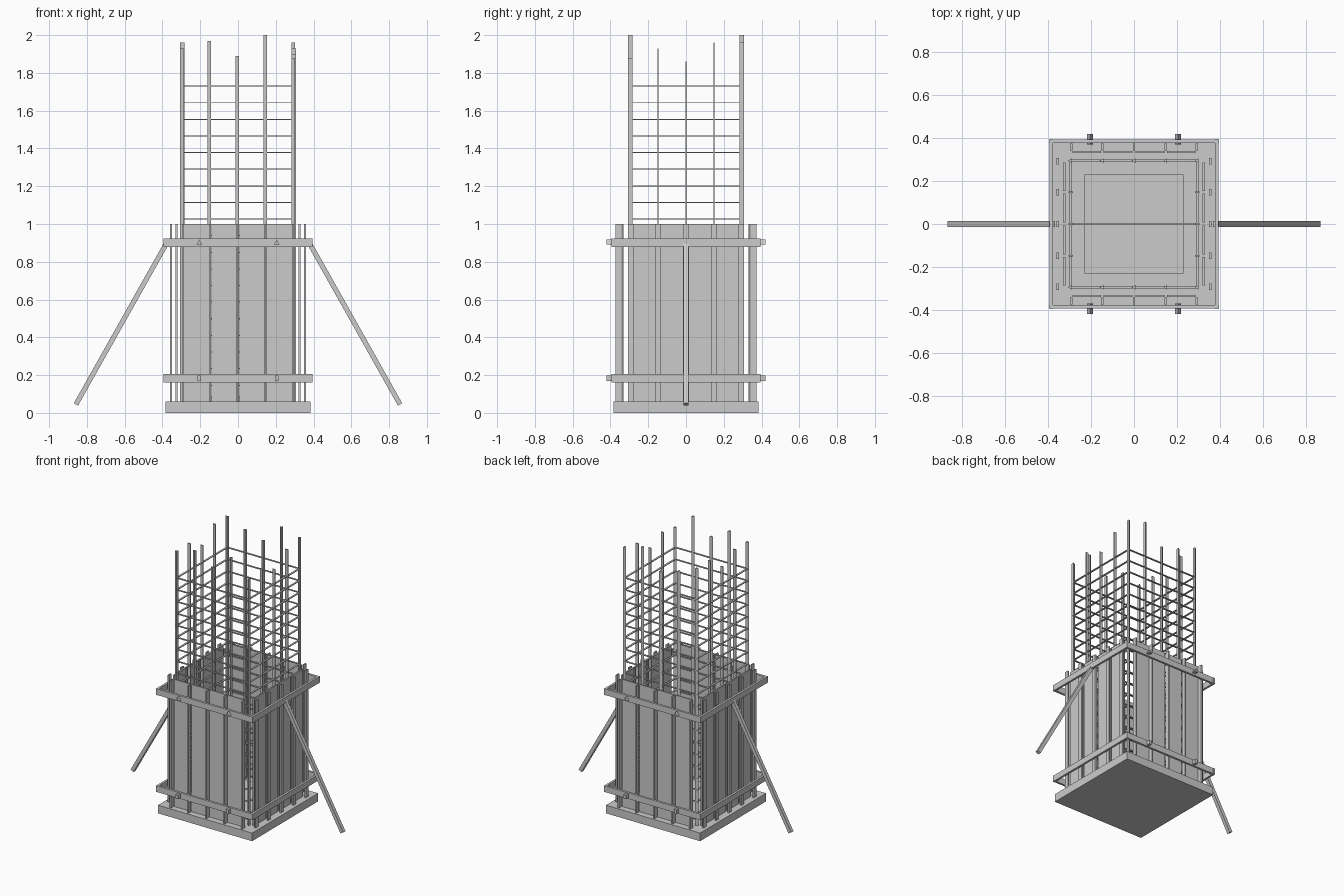
import bpy, bmesh
from mathutils import Vector, Matrix

if "Cube" in bpy.data.objects:
    bpy.data.objects.remove(bpy.data.objects["Cube"])


def finish(name, bm):
    bmesh.ops.recalc_face_normals(bm, faces=bm.faces)
    mesh = bpy.data.meshes.new(name)
    bm.to_mesh(mesh)
    bm.free()
    ob = bpy.data.objects.new(name, mesh)
    bpy.context.collection.objects.link(ob)
    return ob


def box(bm, centre, size, rot=Matrix.Identity(4)):
    m = Matrix.Translation(centre) @ rot @ Matrix.Diagonal((*size, 1))
    bmesh.ops.create_cube(bm, size=1, matrix=m)


def prism(bm, a, b, r, sides, spin=0.0):
    a, b = Vector(a), Vector(b)
    q = (b - a).to_track_quat('Z', 'Y').to_matrix().to_4x4()
    m = Matrix.Translation((a + b) / 2) @ q @ Matrix.Rotation(spin, 4, 'Z')
    bmesh.ops.create_cone(bm, cap_ends=True, segments=sides, radius1=r, radius2=r,
                          depth=(b - a).length, matrix=m)


BASE, TOP = 0.06, 1.0
R = 0.295
GRID = (-0.292, -0.148, 0, 0.148, 0.292)

# footing slab and low kicker inside the form
bm = bmesh.new()
box(bm, (0, 0, BASE / 2), (0.77, 0.77, BASE))
finish("footing_slab", bm)
bm = bmesh.new()
box(bm, (0, 0, 0.075), (0.46, 0.46, 0.03))
finish("column_kicker", bm)

# form planks (four per side) and the studs covering their joints
planks, studs = bmesh.new(), bmesh.new()
mid, h = (BASE + TOP) / 2, TOP - BASE
for s in (-1, 1):
    for i in range(4):
        c = (GRID[i] + GRID[i + 1]) / 2
        box(planks, (c, s * 0.335, mid), (0.134, 0.01, h))
        box(planks, (s * 0.325, c, mid), (0.01, 0.134, h))
    for c in GRID:
        box(studs, (c, s * 0.358, mid), (0.01, 0.032, h))
        box(studs, (s * 0.355, c, mid), (0.01, 0.03, h))
finish("form_planks", planks)
finish("form_studs", studs)

# walers around the form, with tie ends on front and back
walers, ties = bmesh.new(), bmesh.new()
for z in (0.183, 0.90):
    for s in (-1, 1):
        box(walers, (0, s * 0.386, z), (0.79, 0.016, 0.045))
        box(walers, (s * 0.386, 0, z), (0.016, 0.79, 0.045))
        for x in (-0.205, 0.205):
            if z > 0.5:
                prism(ties, (x, s * 0.37, z), (x, s * 0.42, z), 0.017, 3)
            else:
                box(ties, (x, s * 0.395, z), (0.02, 0.05, 0.03))
finish("walers", walers)
finish("tie_ends", ties)

# vertical bars with staggered tops
bars = bmesh.new()
front = (1.93, 1.97, 1.89, 2.0, 1.88)
back = (1.96, 1.90, 1.86, 2.0, 1.96)
for y, tops in ((-R, front), (R, back)):
    for x, z in zip((-R, -0.148, 0, 0.148, R), tops):
        prism(bars, (x, y, BASE), (x, y, z), 0.0125, 3, 0.52)
for x, tops in ((-R, (1.93, 1.86, 1.96)), (R, (1.90, 1.84, 1.93))):
    for y, z in zip(GRID[1:4], tops):
        box(bars, (x, y, (BASE + z) / 2), (0.022, 0.007, z - BASE))
finish("vertical_bars", bars)

# horizontal stirrups, flat strips
stirrups = bmesh.new()
for k in range(19):
    z = 1.73 - 0.088 * k
    for s in (-1, 1):
        box(stirrups, (0, s * R, z), (2 * R + 0.012, 0.013, 0.005))
        box(stirrups, (s * R, 0, z), (0.013, 2 * R + 0.012, 0.005))
box(stirrups, (0, 0, 0.50), (2 * R, 0.008, 0.005))
finish("stirrups", stirrups)

# diagonal braces
braces = bmesh.new()
for s in (-1, 1):
    a, b = Vector((s * 0.38, 0, 0.895)), Vector((s * 0.858, 0, 0.045))
    rot = (b - a).to_track_quat('Z', 'Y').to_matrix().to_4x4()
    box(braces, (a + b) / 2, (0.026, 0.026, (b - a).length), rot)
finish("diagonal_braces", braces)
